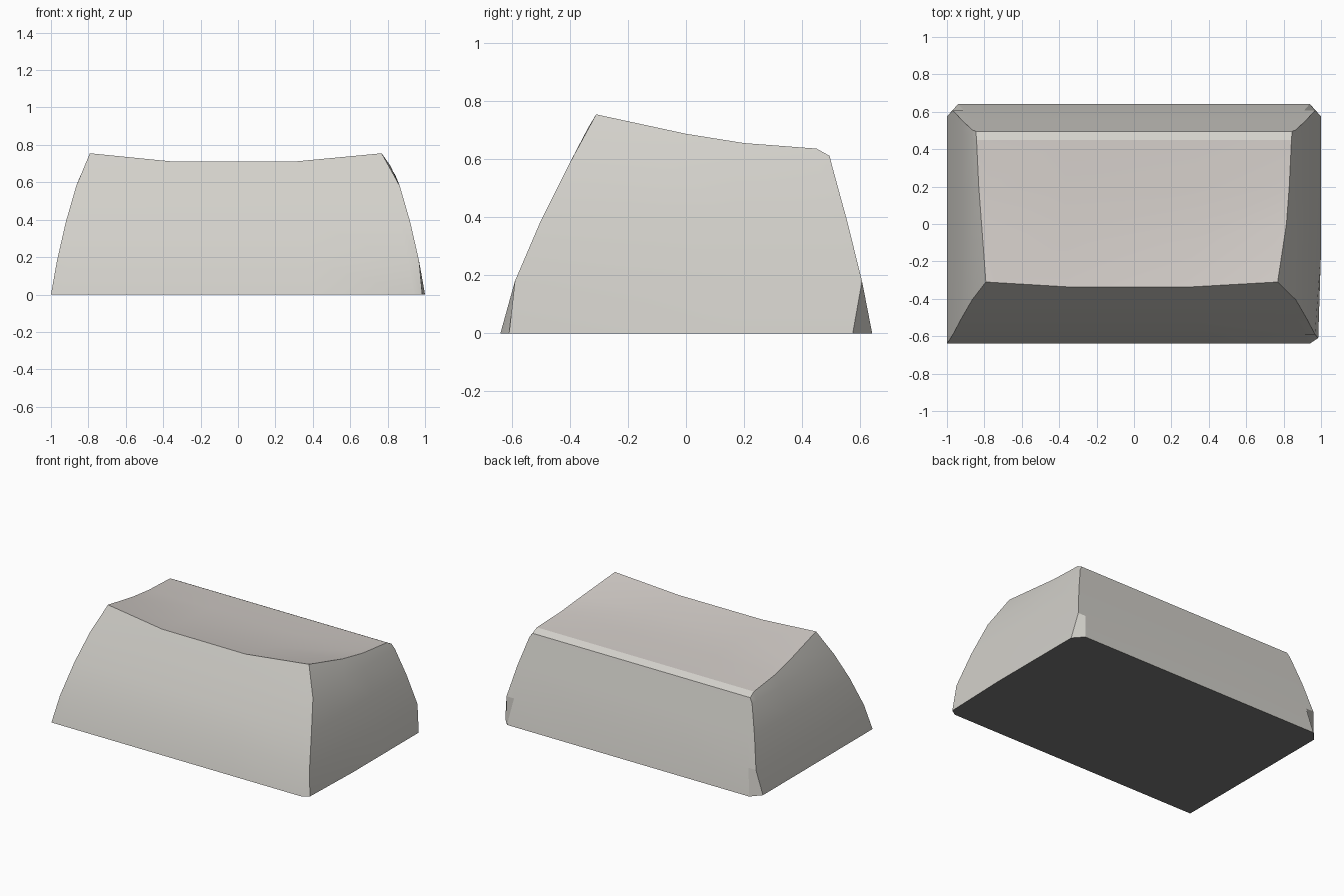
import bpy, bmesh

if "Cube" in bpy.data.objects:
    bpy.data.objects.remove(bpy.data.objects["Cube"])

def material(name, rgb):
    m = bpy.data.materials.new(name)
    m.diffuse_color = (*rgb, 1)
    m.use_nodes = True
    m.node_tree.nodes["Principled BSDF"].inputs["Base Color"].default_value = m.diffuse_color
    return m

# grid columns (fraction of half width) and top rows: y, half width, side z, middle z
COLS = [-1, -.94, -.44, .39, .94, 1]
ROWS = [(-.31, .78, .755, .71), (0, .815, .688, .672), (.2, .83, .656, .651),
        (.45, .842, .637, .637), (.495, .845, .612, .612)]
# wall levels from the top down: z, half width, front y, back y
LEVELS = [(.58, .865, -.405, .503), (.39, .92, -.5, .555), (.18, .968, -.59, .607), (0, 1, -.64, .642)]
NC, NR = len(COLS), len(ROWS)

bm = bmesh.new()

# dished top
top = []
for j, (y, w, zs, zm) in enumerate(ROWS):
    line = []
    for u in COLS:
        t = min(1, (1 - abs(u)) / .58)
        yy = y - (.027, .1, 0, 0, 0)[j] * t
        line.append(bm.verts.new((u * w - (.012 if j == 0 else 0), yy, zs + (zm - zs) * t)))
    top.append(line)
for j in range(NR - 1):
    for i in range(NC - 1):
        f = bm.faces.new((top[j][i], top[j][i + 1], top[j + 1][i + 1], top[j + 1][i]))
        f.material_index = 1 if j < NR - 2 else 0

# sloping walls, following the rim of the top, counter-clockwise
rim = ([(i, 0) for i in range(NC)] + [(NC - 1, j) for j in range(1, NR)]
       + [(i, NR - 1) for i in range(NC - 2, -1, -1)] + [(0, j) for j in range(NR - 2, 0, -1)])
prev = [top[j][i] for i, j in rim]
for z, w, yf, yb in LEVELS:
    ring = []
    for i, j in rim:
        f = (ROWS[j][0] - ROWS[0][0]) / (ROWS[-1][0] - ROWS[0][0])
        x, y = COLS[i] * w, yf + (yb - yf) * f
        if z == 0 and j == NR - 1 and abs(COLS[i]) == 1:
            y = .575                      # clipped back corners at the foot
        elif z == 0 and j == NR - 2:
            y = .52
        if z == 0 and i == NC - 1 and j == 0:
            x, y = .985, -.61             # clipped front right corner
        ring.append(bm.verts.new((x, y, z)))
    n = len(ring)
    for k in range(n):
        bm.faces.new((prev[k], ring[k], ring[(k + 1) % n], prev[(k + 1) % n]))
    prev = ring

# flat underside
bm.faces.new(prev[::-1]).material_index = 2
bmesh.ops.recalc_face_normals(bm, faces=bm.faces)

mesh = bpy.data.meshes.new("block")
bm.to_mesh(mesh)
bm.free()
block = bpy.data.objects.new("block", mesh)
bpy.context.collection.objects.link(block)
mesh.materials.append(material("warm grey", (.65, .635, .595)))
mesh.materials.append(material("rosy grey", (.64, .60, .57)))
mesh.materials.append(material("dark grey", (.19, .19, .19)))

# soft faces, sharp edges
bpy.context.view_layer.objects.active = block
block.select_set(True)
bpy.ops.object.shade_smooth_by_angle(angle=.4)
